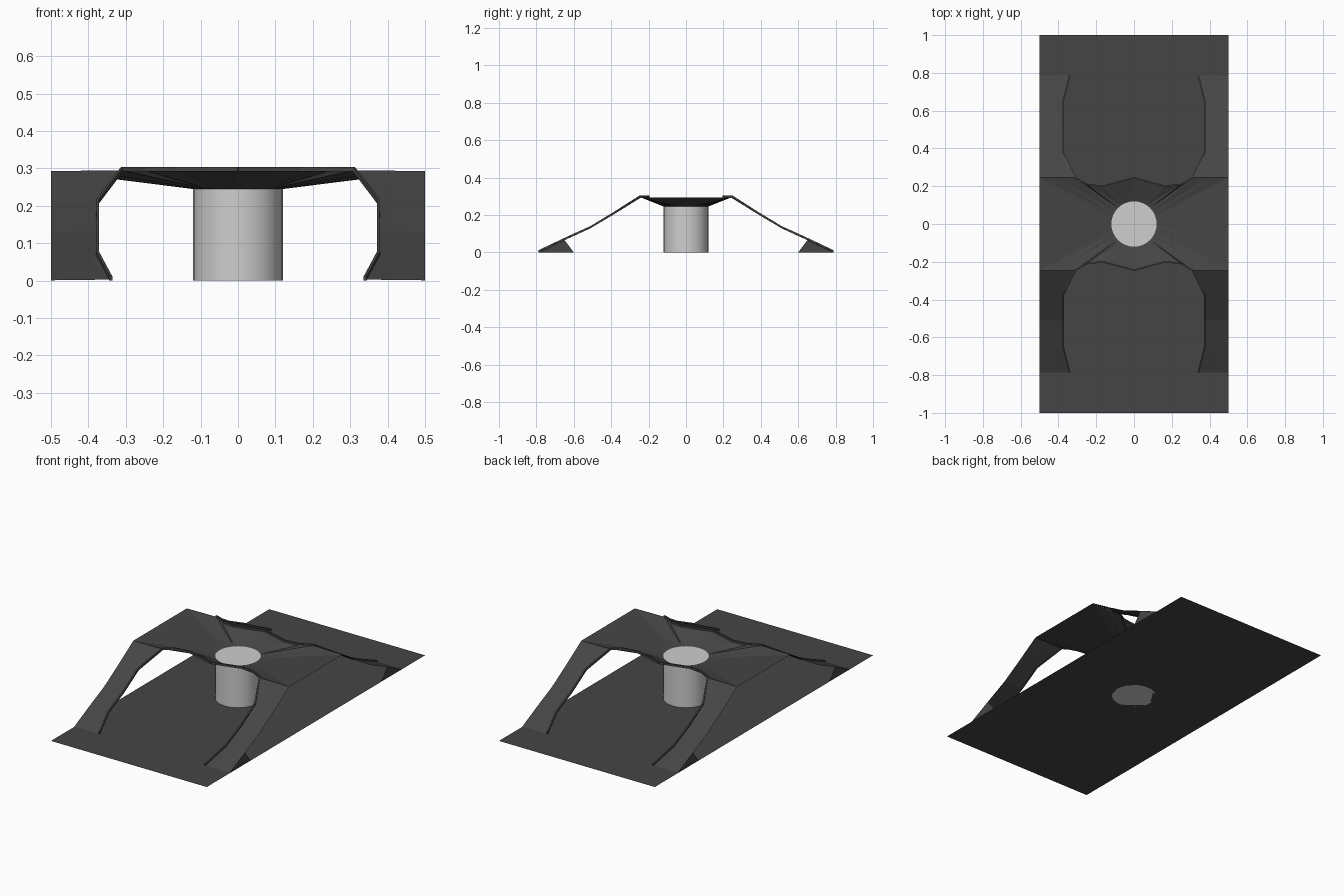
import bpy, bmesh, math

if "Cube" in bpy.data.objects:
    bpy.data.objects.remove(bpy.data.objects["Cube"])


def material(name, rgb):
    m = bpy.data.materials.new(name)
    m.diffuse_color = (*rgb, 1)
    m.use_nodes = True
    m.node_tree.nodes["Principled BSDF"].inputs["Base Color"].default_value = m.diffuse_color
    return m


dark = material("dark_grey", (0.06, 0.06, 0.06))
light = material("light_grey", (0.62, 0.62, 0.62))


def add_object(name, bm, mat, mirrored=True):
    mesh = bpy.data.meshes.new(name)
    bm.to_mesh(mesh)
    bm.free()
    ob = bpy.data.objects.new(name, mesh)
    bpy.context.collection.objects.link(ob)
    mesh.materials.append(mat)
    if mirrored:
        mod = ob.modifiers.new("mirror", 'MIRROR')
        mod.use_axis = (True, True, False)
        mod.merge_threshold = 0.0005
    return ob


def strip(name, a, b, mat, face_up=True):
    """Surface between two rows of points, mirrored to all four quarters."""
    bm = bmesh.new()
    va = [bm.verts.new(p) for p in a]
    vb = [bm.verts.new(p) for p in b]
    for i in range(len(a) - 1):
        for tri in ((va[i], vb[i], vb[i + 1]), (va[i], vb[i + 1], va[i + 1])):
            f = bm.faces.new(tri)
            f.normal_update()
            if face_up and f.normal.z < 0:
                f.normal_flip()
    return add_object(name, bm, mat)


# ground plate
bm = bmesh.new()
bm.faces.new([bm.verts.new(p) for p in
              ((-.5, -1, 0), (.5, -1, 0), (.5, 1, 0), (-.5, 1, 0))])
add_object("base_plate", bm, dark, False)

# central column
bpy.ops.mesh.primitive_cylinder_add(vertices=32, radius=0.12, depth=0.245,
                                    location=(0, 0, 0.1225))
column = bpy.context.object
column.name = "central_column"
column.data.materials.append(light)
bpy.ops.object.shade_smooth_by_angle()

# funnel shaped roof: column ring out to the roof outline (one quarter)
ring = [(.12 * math.cos(i * math.pi / 16), .12 * math.sin(i * math.pi / 16), .245)
        for i in range(9)]
wave = [(.31, .245, .295), (.25, .21, .295), (.165, .2, .295),
        (.09, .22, .295), (0, .245, .295)]
outline = [(.5, 0, .293), (.5, .12, .293), (.5, .245, .293), (.4, .245, .293)] + wave
strip("roof", ring, outline, dark)

# legs running down to the plate
inner = [(.31, .245, .295), (.375, .38, .21), (.375, .51, .132),
         (.375, .65, .068), (.34, .787, .003)]
outer = [(.5, y, z - .002) for x, y, z in inner]
strip("legs", inner, outer, dark)

# raised rim along the leg and roof cut-outs
path = inner[::-1] + wave[1:]
rim = strip("cutout_rim", [(x, y, max(z - .003, 0)) for x, y, z in path],
            [(x, y, z + .009) for x, y, z in path], dark, False)
solid = rim.modifiers.new("thickness", 'SOLIDIFY')
solid.thickness = 0.008
solid.offset = 0
rim.modifiers.move(1, 0)

# triangular side gussets at the feet
bm = bmesh.new()
bm.faces.new([bm.verts.new(p) for p in ((.5, .6, 0), (.5, .65, .066), (.5, .787, 0))])
for f in bm.faces:
    f.normal_update()
    if f.normal.x < 0:
        f.normal_flip()
add_object("foot_gussets", bm, dark)
